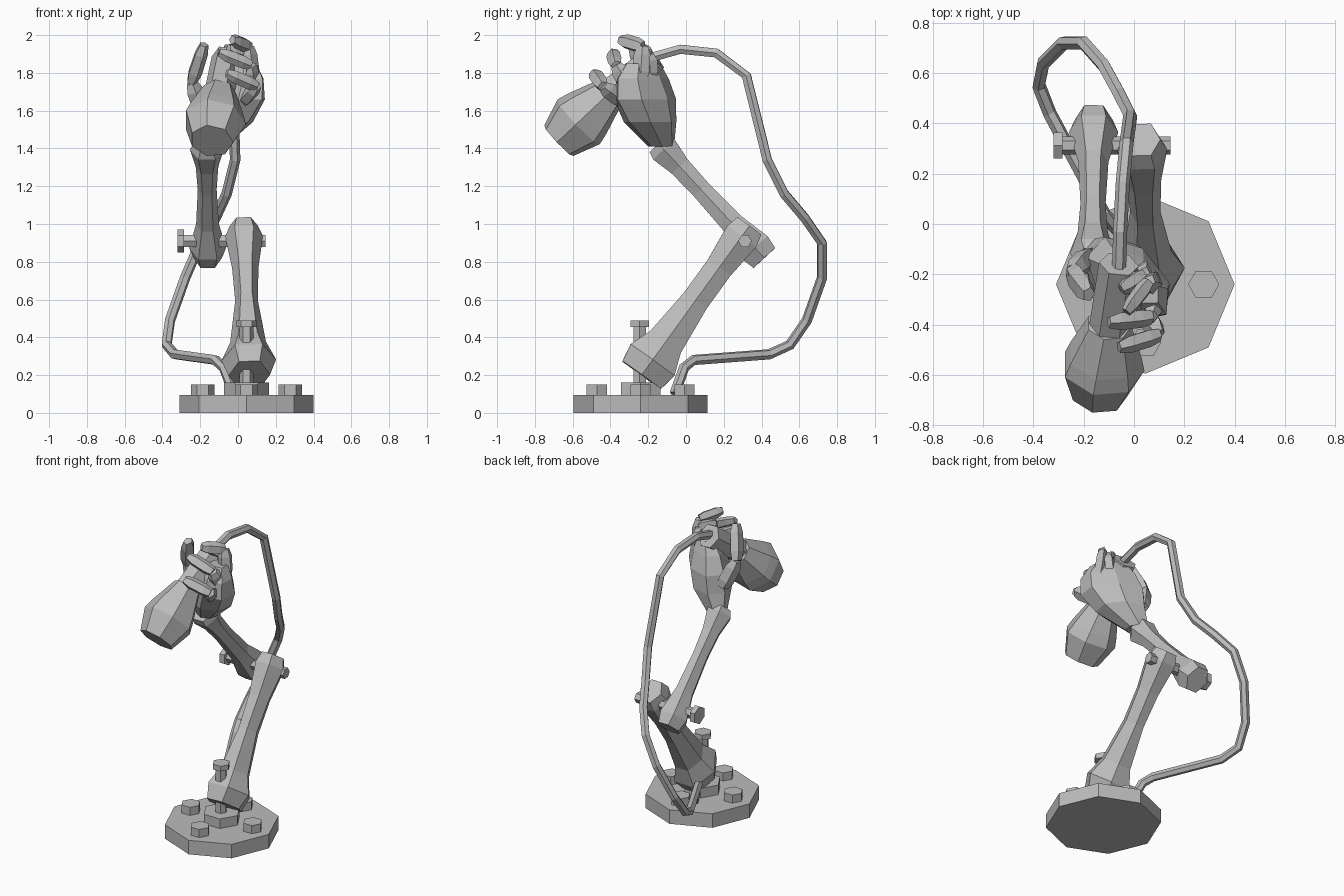
import bpy, bmesh, math
from mathutils import Vector

cube = bpy.data.objects.get("Cube")
if cube:
    bpy.data.objects.remove(cube)

grey = bpy.data.materials.new("plain_grey")
grey.use_nodes = True
COLOR = (0.5, 0.5, 0.5, 1)
grey.diffuse_color = COLOR
grey.node_tree.nodes["Principled BSDF"].inputs["Base Color"].default_value = COLOR


def skin(name, rings):
    """Skin a closed flat-shaded mesh over a list of point rings."""
    bm = bmesh.new()
    loops = [[bm.verts.new(p) for p in ring] for ring in rings]
    n = len(loops[0])
    for low, high in zip(loops, loops[1:]):
        for i in range(n):
            j = (i + 1) % n
            bm.faces.new((low[i], low[j], high[j], high[i]))
    bm.faces.new(loops[0][::-1])
    bm.faces.new(loops[-1])
    bmesh.ops.recalc_face_normals(bm, faces=bm.faces)
    mesh = bpy.data.meshes.new(name)
    bm.to_mesh(mesh)
    bm.free()
    mesh.materials.append(grey)
    obj = bpy.data.objects.new(name, mesh)
    bpy.context.collection.objects.link(obj)
    return obj


def ring(center, a, b, ra, rb, n, turn=0.0):
    angles = [math.tau * i / n + turn for i in range(n)]
    return [center + a * (ra * math.cos(t)) + b * (rb * math.sin(t)) for t in angles]


def shaft(name, start, end, profile, n=6, side=(1, 0, 0), turn=0.0):
    """Straight part; profile rows are (fraction along, half width, half depth)."""
    start, end = Vector(start), Vector(end)
    d = (end - start).normalized()
    a = Vector(side)
    a = (a - d * a.dot(d)).normalized()
    b = d.cross(a)
    return skin(name, [ring(start.lerp(end, t), a, b, ra, rb, n, turn)
                       for t, ra, rb in profile])


def rod(name, start, end, r, n=6, side=(1, 0, 0)):
    return shaft(name, start, end, [(0, r, r), (1, r, r)], n, side)


# Base plate, hub and four bolts
CX, CY = 0.045, -0.24
rod("base_plate", (CX, CY, 0), (CX, CY, 0.095), 0.355, 8)
rod("base_hub", (CX, CY, 0.09), (CX, CY, 0.16), 0.12)
for i in range(4):
    x = CX + 0.232 * math.cos(i * math.pi / 2)
    y = CY + 0.232 * math.sin(i * math.pi / 2)
    rod("base_bolt_%d" % (i + 1), (x, y, 0.09), (x, y, 0.15), 0.062)

# Upright pin through the foot of the lower arm
rod("foot_pin", (CX, -0.245, 0.09), (CX, -0.245, 0.46), 0.037)
rod("foot_pin_head", (CX, -0.245, 0.455), (CX, -0.245, 0.49), 0.056)

# Lower and upper arms, flared at both ends
shaft("lower_arm", (0.06, -0.235, 0.2), (0.03, 0.335, 0.99), [
    (0, 0.11, 0.145), (0.1, 0.145, 0.165), (0.22, 0.095, 0.115),
    (0.5, 0.06, 0.085), (0.72, 0.07, 0.085), (0.93, 0.1, 0.11), (1, 0.075, 0.09)])
shaft("upper_arm", (-0.16, 0.415, 0.82), (-0.165, -0.145, 1.425), [
    (0, 0.075, 0.09), (0.09, 0.098, 0.105), (0.3, 0.06, 0.07),
    (0.6, 0.05, 0.06), (0.8, 0.06, 0.065), (0.95, 0.09, 0.09), (1, 0.07, 0.075)])

# Elbow pin
EY, EZ = 0.312, 0.91
rod("elbow_pin", (-0.3, EY, EZ), (0.145, EY, EZ), 0.036, 6, (0, 1, 0))
rod("elbow_pin_head", (-0.32, EY, EZ), (-0.285, EY, EZ), 0.06, 6, (0, 0, 1))

# Palm: wide across one diagonal, thin across the other
WIDE, THIN = Vector((0.72, -0.69, 0)), Vector((0.69, 0.72, 0))
palm = [((-0.14, -0.13, 1.41), 0.075, 0.065), ((-0.06, -0.19, 1.54), 0.16, 0.125),
        ((-0.02, -0.22, 1.66), 0.205, 0.13), ((0.0, -0.235, 1.77), 0.18, 0.1),
        ((0.01, -0.23, 1.85), 0.12, 0.06)]
skin("palm", [ring(Vector(c), WIDE, THIN, w, t, 7) for c, w, t in palm])

# Bulb with its socket held in the hand
shaft("bulb", (-0.14, -0.675, 1.44), (-0.1, -0.4, 1.7), [
    (0, 0.115, 0.115), (0.38, 0.167, 0.167), (0.55, 0.15, 0.15), (1, 0.09, 0.09)], 7)
rod("socket", (-0.1, -0.42, 1.69), (-0.06, -0.16, 1.88), 0.08)

# Fingers and thumb: chains of chunky tapered blocks
digits = {
    "thumb": [(-0.18, -0.13, 1.58), (-0.245, -0.19, 1.75), (-0.18, -0.28, 1.95)],
    "first_finger": [(0.03, -0.33, 1.65), (0.1, -0.44, 1.73), (-0.06, -0.49, 1.8)],
    "second_finger": [(0.08, -0.3, 1.72), (0.07, -0.37, 1.84), (-0.1, -0.39, 1.91)],
    "third_finger": [(0.08, -0.24, 1.76), (0.06, -0.23, 1.94), (-0.03, -0.35, 1.975)],
    "fourth_finger": [(0.03, -0.19, 1.77), (0.04, -0.2, 1.9), (-0.05, -0.26, 1.93)],
}
for name, joints in digits.items():
    r = 0.058 if name == "thumb" else 0.048
    for k, (p, q) in enumerate(zip(joints, joints[1:])):
        s = r * (1 - 0.15 * k)
        shaft("%s_segment_%d" % (name, k + 1), p, q, [
            (0, s * 0.75, s * 0.6), (0.25, s, s * 0.8), (0.75, s, s * 0.75),
            (1, s * 0.65, s * 0.5)], 5, (0.3, 0.8, 0.5))

# Power cable from the socket, behind the elbow and down to the base
path = [Vector(p) for p in (
    (-0.06, -0.19, 1.88), (-0.055, -0.03, 1.925), (-0.045, 0.16, 1.905),
    (-0.03, 0.32, 1.785), (-0.015, 0.43, 1.34), (-0.06, 0.52, 1.16),
    (-0.12, 0.63, 1.03), (-0.2, 0.72, 0.9), (-0.28, 0.72, 0.715),
    (-0.36, 0.64, 0.49), (-0.378, 0.55, 0.36), (-0.335, 0.44, 0.31),
    (-0.12, 0.04, 0.28), (-0.075, -0.01, 0.24), (-0.02, -0.06, 0.1))]
rings = []
side = Vector((1, 0, 0))
for i, p in enumerate(path):
    d = (path[min(i + 1, len(path) - 1)] - path[max(i - 1, 0)]).normalized()
    side = (side - d * side.dot(d)).normalized()
    rings.append(ring(p, side, d.cross(side), 0.028, 0.028, 6))
skin("power_cable", rings)
